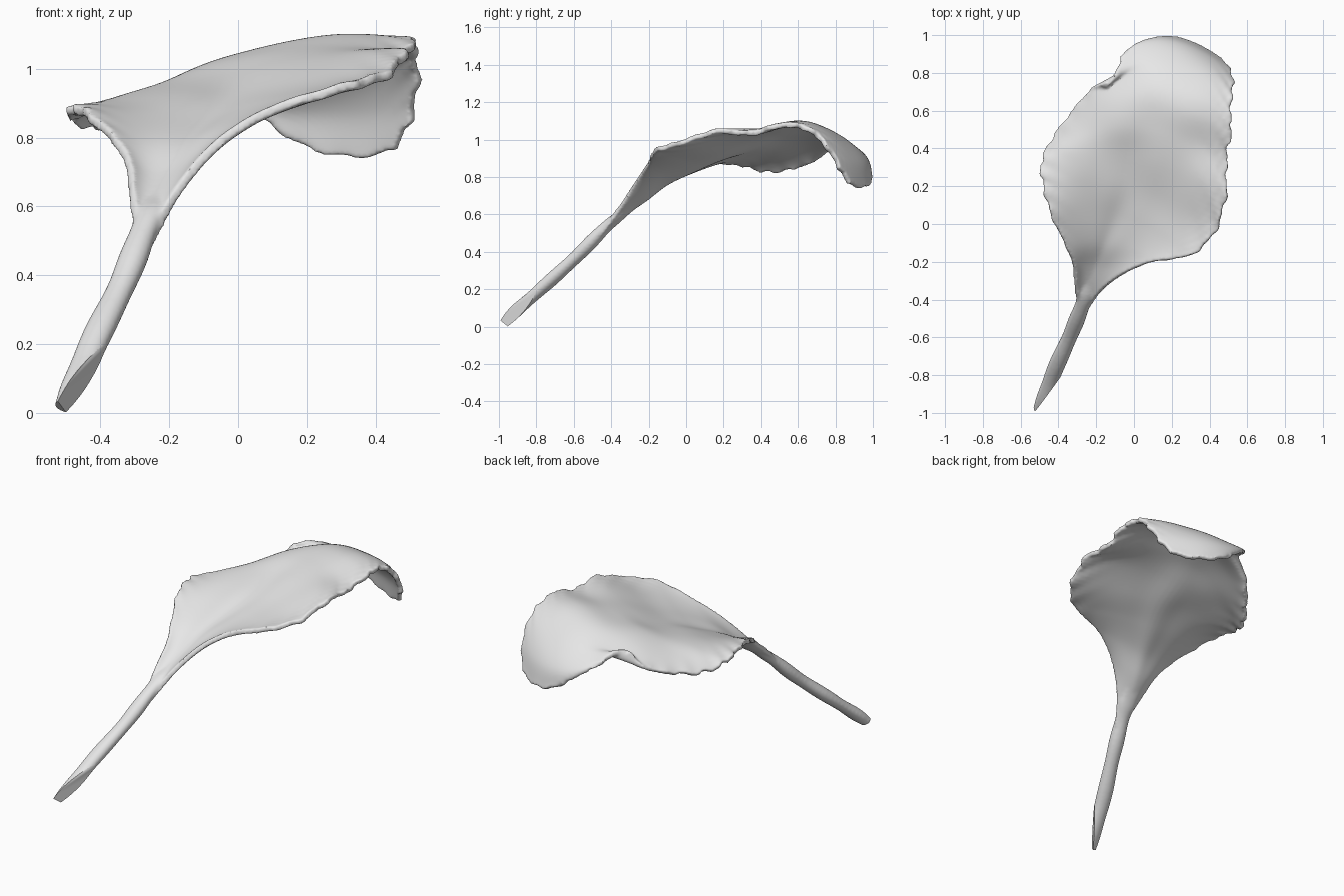
import bpy
import bmesh
from math import sin, cos, pi, exp, radians
from mathutils import Vector

cube = bpy.data.objects.get("Cube")
if cube:
    bpy.data.objects.remove(cube, do_unlink=True)

# One plain pale grey for the whole model
grey = bpy.data.materials.new("pale_grey")
grey.use_nodes = True
grey.diffuse_color = (0.8, 0.8, 0.8, 1)
grey.node_tree.nodes["Principled BSDF"].inputs["Base Color"].default_value = (0.8, 0.8, 0.8, 1)
grey.node_tree.nodes["Principled BSDF"].inputs["Roughness"].default_value = 0.8


def spline(points, s):
    """Catmull-Rom position at s, measured in whole control points."""
    last = len(points) - 1
    i = min(int(s), last - 1)
    f = s - i
    b, c = points[i], points[i + 1]
    a = points[i - 1] if i > 0 else b * 2 - c
    d = points[i + 2] if i + 2 <= last else c * 2 - b
    return (b * 2 + (c - a) * f + (a * 2 - b * 5 + c * 4 - d) * f ** 2
            + (b * 3 - a - c * 3 + d) * f ** 3) / 2


def make_object(name, bm):
    mesh = bpy.data.meshes.new(name)
    bm.to_mesh(mesh)
    bm.free()
    obj = bpy.data.objects.new(name, mesh)
    bpy.context.collection.objects.link(obj)
    return obj


def take_result(obj, bm):
    """Add the modified shape of a working object to bm, then drop the object."""
    graph = bpy.context.evaluated_depsgraph_get()
    bm.from_mesh(bpy.data.meshes.new_from_object(obj.evaluated_get(graph)))
    bpy.data.objects.remove(obj, do_unlink=True)


def skin(bm, rings, closed):
    """Join neighbouring rows of vertices with quads."""
    for low, high in zip(rings, rings[1:]):
        n = len(low)
        for k in range(n if closed else n - 1):
            j = (k + 1) % n
            bm.faces.new((low[k], low[j], high[j], high[k]))


# Blade: rim, midrib and opposite rim from the stalk to the drooping tip
left_rim = [(-.29, -.46, .52), (-.31, -.33, .63), (-.32, -.22, .72), (-.36, -.12, .79),
            (-.44, .05, .865), (-.48, .2, .88), (-.49, .32, .865), (-.43, .45, .83),
            (-.335, .58, .85), (-.235, .7, .9), (-.13, .75, 1), (-.05, .9, .95), (.09, .97, .87)]
midrib = [(-.27, -.455, .5), (-.245, -.34, .6), (-.2, -.22, .69), (-.15, -.1, .785),
          (-.08, .06, .865), (-.03, .2, .925), (0, .38, .985), (.03, .52, 1.03),
          (.07, .66, 1.05), (.12, .77, 1.03), (.17, .87, .975), (.2, .955, .88), (.25, .975, .755)]
right_rim = [(-.25, -.46, .5), (-.17, -.35, .65), (-.05, -.26, .79), (.1, -.2, .88),
             (.3, -.165, .945), (.43, -.04, .98), (.487, .15, 1.045), (.49, .34, 1.03),
             (.515, .49, 1.075), (.51, .6, 1.075), (.52, .7, 1.02), (.515, .79, .9), (.465, .865, .765)]
left_rim, midrib, right_rim = ([Vector(p) for p in line] for line in (left_rim, midrib, right_rim))

ROWS, COLS = 96, 32
bm = bmesh.new()
rows = []
for r in range(ROWS + 1):
    s = r / ROWS * (len(midrib) - 1)
    a, m, b = (spline(line, s) for line in (left_rim, midrib, right_rim))
    fade = min(1, max(0, (s - 2) / 3))
    row = []
    for c in range(COLS + 1):
        t = c / COLS
        # quadratic arch through the three guide lines
        p = a * ((1 - t) * (1 - 2 * t)) + m * (4 * t * (1 - t)) + b * (t * (2 * t - 1))
        # ruffled rim, gentle surface ripples and a shallow midrib groove
        edge = abs(2 * t - 1) ** 10 * fade
        out = ((a if t < 0.5 else b) - m).normalized()
        phase = s + 5 * t
        p += out * edge * 0.008 * (sin(phase * 7) + 0.6 * sin(phase * 15 + 1))
        p.z += edge * 0.006 * sin(phase * 9 + 2)
        p.z += fade * 0.003 * sin(17 * p.x + 3) * sin(14 * p.y)
        p.z -= 0.016 * exp(-((t - 0.5) / 0.09) ** 2) * exp(-((s - 4.5) / 2) ** 2)
        if s > 11:
            p.z += (s - 11) ** 3 * 0.005 * sin(t * 22)
        row.append(bm.verts.new(p))
    rows.append(row)
skin(bm, rows, False)
bmesh.ops.recalc_face_normals(bm, faces=bm.faces)
blade = make_object("leaf_blade", bm)
thick = blade.modifiers.new("thickness", 'SOLIDIFY')
thick.thickness = 0.028
thick.offset = 0

bm = bmesh.new()
take_result(blade, bm)

# Stalk: tapered tube flowing into the fold of the blade
path = [Vector(p) for p in ((-.535, -1.13, -.12), (-.48, -.985, .02), (-.43, -.8, .18),
                            (-.335, -.585, .375), (-.27, -.42, .54),
                            (-.237, -.31, .622), (-.2, -.22, .69))]
widths = [Vector((w, h, 0)) for w, h in ((.058, .036), (.055, .036), (.044, .034), (.042, .036),
                                         (.042, .032), (.05, .017), (.03, .006))]
STEPS, SIDES = 40, 20
rings = []
for r in range(STEPS + 1):
    s = r / STEPS * (len(path) - 1)
    centre, size = spline(path, s), spline(widths, s)
    along = (spline(path, min(s + 0.05, 6)) - spline(path, max(s - 0.05, 0))).normalized()
    side = along.cross(Vector((0, 0, 1))).normalized()
    up = side.cross(along)
    wobble = 1 + 0.05 * sin(s * 6)
    rings.append([bm.verts.new(centre + (side * cos(k * 2 * pi / SIDES) * size.x
                                         + up * sin(k * 2 * pi / SIDES) * size.y) * wobble)
                  for k in range(SIDES)])
skin(bm, rings, True)
bm.faces.new(rings[0])
bm.faces.new(rings[-1])
bmesh.ops.recalc_face_normals(bm, faces=bm.faces)

# Fuse blade and stalk into one soft skin
fused = make_object("leaf_fused", bm)
remesh = fused.modifiers.new("fuse", 'REMESH')
remesh.mode = 'VOXEL'
remesh.voxel_size = 0.008
relax = fused.modifiers.new("relax", 'SMOOTH')
relax.factor = 0.5
relax.iterations = 4
bm = bmesh.new()
take_result(fused, bm)

# Square end and slanting cut at the foot of the stalk
for point, normal in (((-.5, -.95, 0), (-.08, -.17, -.27)),
                      ((-.505, -.96, 0), (.83, -.55, -.07))):
    foot = [f for f in bm.faces if f.calc_center_median().y < -0.7]
    parts = {e for f in foot for e in f.edges} | {v for f in foot for v in f.verts}
    bmesh.ops.bisect_plane(bm, geom=foot + list(parts), plane_co=point,
                           plane_no=normal, clear_outer=True)
    bmesh.ops.holes_fill(bm, edges=[e for e in bm.edges if e.is_boundary])
bmesh.ops.recalc_face_normals(bm, faces=bm.faces)

leaf = make_object("leaf_with_stalk", bm)
leaf.data.materials.append(grey)
bpy.ops.object.select_all(action='DESELECT')
bpy.context.view_layer.objects.active = leaf
leaf.select_set(True)
bpy.ops.object.shade_smooth_by_angle(angle=radians(50))
